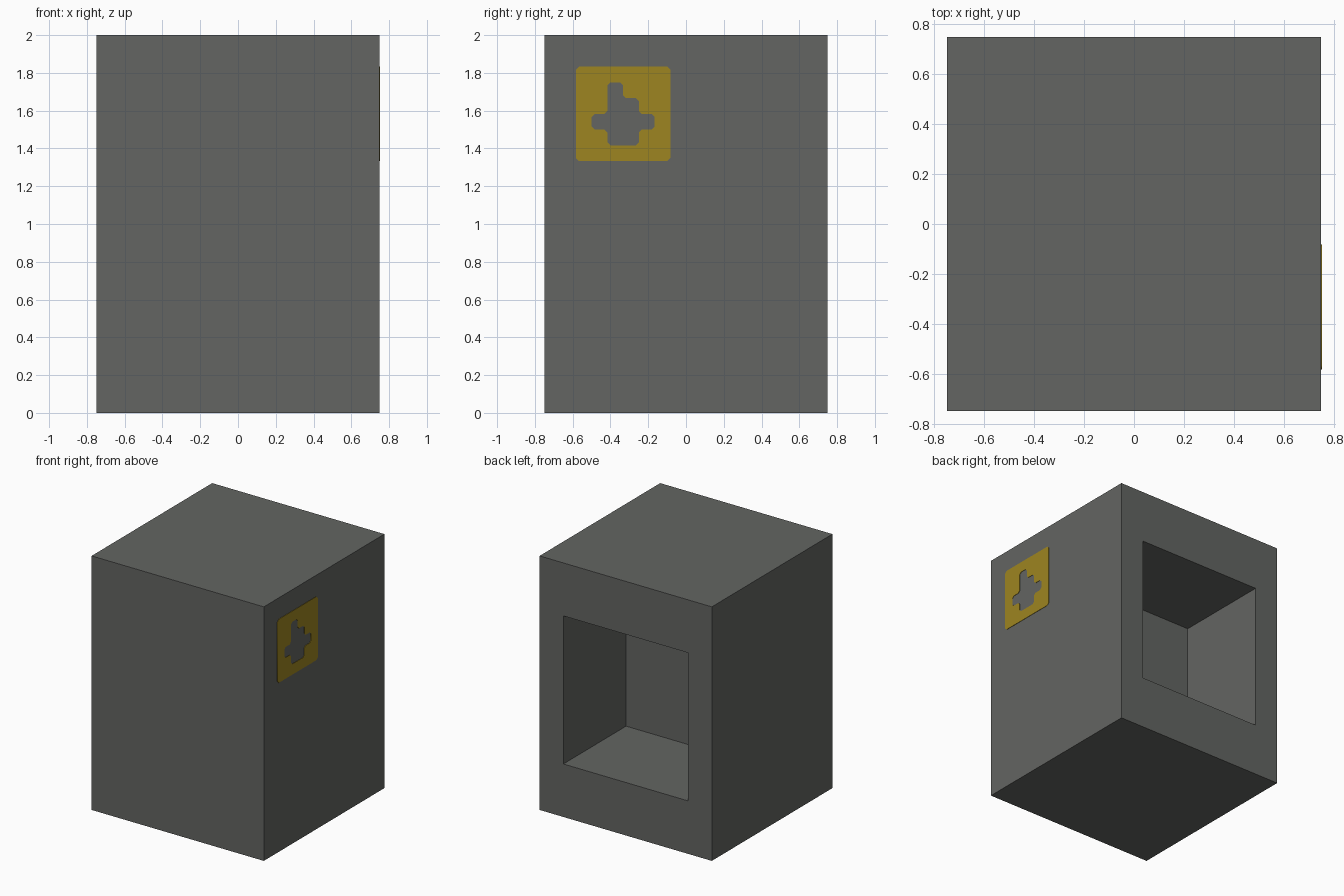
import bpy, bmesh
from math import radians
from mathutils import Vector

cube = bpy.data.objects.get("Cube")
if cube:
    bpy.data.objects.remove(cube, do_unlink=True)


def material(name, rgb):
    mat = bpy.data.materials.new(name)
    mat.use_nodes = True
    mat.diffuse_color = (*rgb, 1)
    mat.node_tree.nodes["Principled BSDF"].inputs["Base Color"].default_value = (*rgb, 1)
    return mat


grey = material("dark grey", (0.125, 0.130, 0.122))
yellow = material("mustard yellow", (0.340, 0.235, 0.015))


def add_object(name, data, mat):
    data.materials.append(mat)
    obj = bpy.data.objects.new(name, data)
    bpy.context.collection.objects.link(obj)
    return obj


# Cabinet body with a deep rectangular recess in the back
bm = bmesh.new()
bmesh.ops.create_cube(bm, size=1)
for v in bm.verts:
    v.co = Vector((v.co.x * 1.5, v.co.y * 1.5, v.co.z * 2 + 1))
back = max(bm.faces, key=lambda f: f.calc_center_median().y)
bmesh.ops.inset_individual(bm, faces=[back], thickness=0.2)
for v in back.verts:
    v.co.x = 0.543 if v.co.x > 0 else -0.543
    v.co.z = 1.583 if v.co.z > 1 else 0.417
bmesh.ops.inset_individual(bm, faces=[back], thickness=0, depth=-0.78)
mesh = bpy.data.meshes.new("cabinet_body")
bm.to_mesh(mesh)
bm.free()
add_object("cabinet_body", mesh, grey)

# Square sign with a stepped cut-out, laid out in cells
CELL = 1 / 12
CHAMFER = 0.016


def add_outline(curve, corners):
    """Closed polygon whose corners are all slightly clipped."""
    pts = [Vector((x, y, 0)) * CELL for x, y in corners]
    clipped = []
    for i, p in enumerate(pts):
        for q in (pts[i - 1], pts[(i + 1) % len(pts)]):
            clipped.append(p + (q - p).normalized() * CHAMFER)
    spline = curve.splines.new('POLY')
    spline.points.add(len(clipped) - 1)
    for point, co in zip(spline.points, clipped):
        point.co = (*co, 1)
    spline.use_cyclic_u = True


curve = bpy.data.curves.new("sign_plate", 'CURVE')
curve.dimensions = '2D'
curve.fill_mode = 'BOTH'
curve.extrude = 0.003
add_outline(curve, [(-3, -3), (3, -3), (3, 3), (-3, 3)])
add_outline(curve, [(-1, -2), (1, -2), (1, -1), (2, -1), (2, 0), (1, 0), (1, 1),
                    (0, 1), (0, 2), (-1, 2), (-1, 0), (-2, 0), (-2, -1), (-1, -1)])
sign = add_object("sign_plate", curve, yellow)
sign.location = (0.75, -0.333, 1.583)
sign.rotation_euler = (radians(90), 0, radians(90))

# Turn the sign into a mesh
bpy.ops.object.select_all(action='DESELECT')
sign.select_set(True)
bpy.context.view_layer.objects.active = sign
bpy.ops.object.convert(target='MESH')
